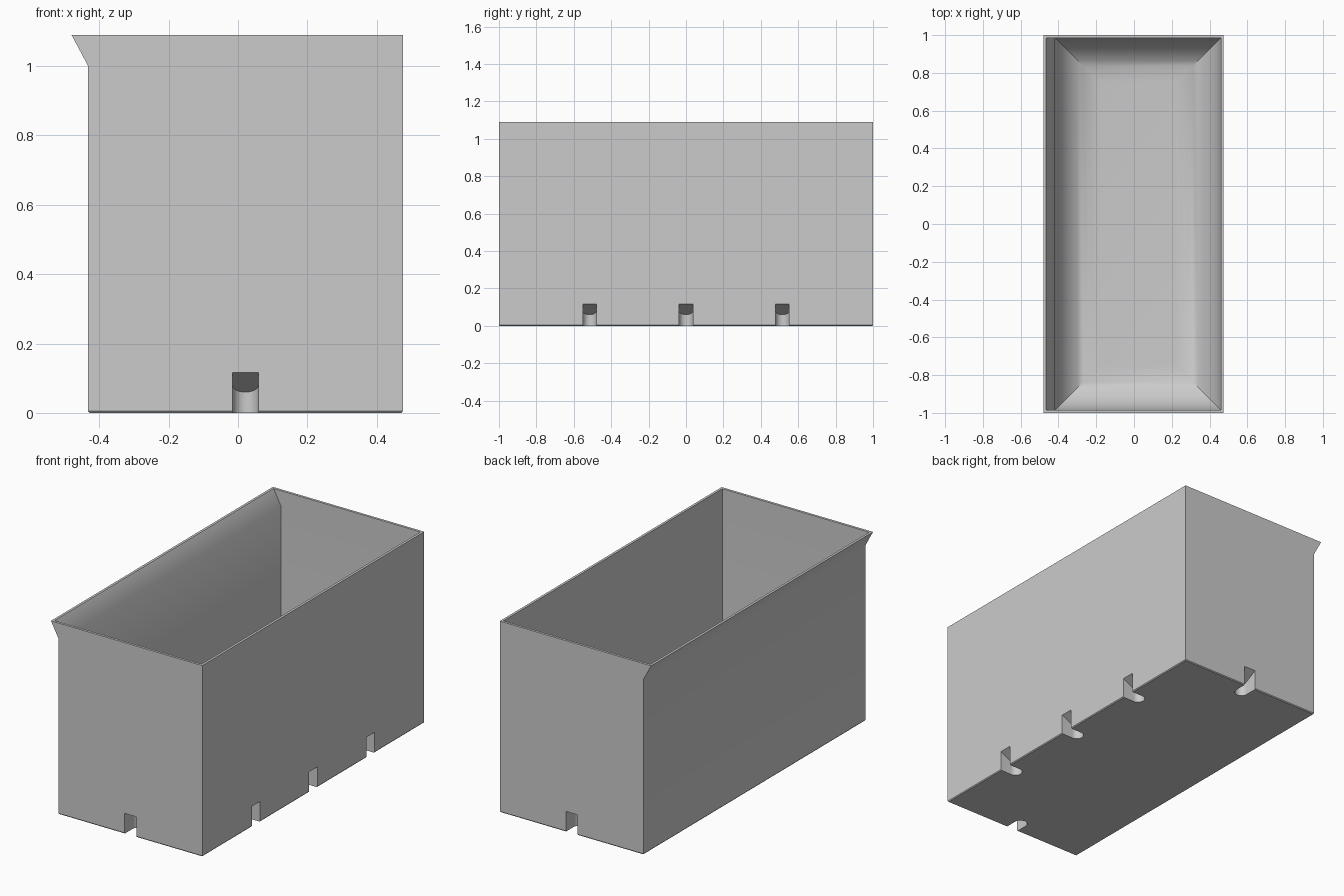
import bpy, bmesh, math
from mathutils import Matrix

cube = bpy.data.objects.get("Cube")
if cube:
    bpy.data.objects.remove(cube, do_unlink=True)

grey = bpy.data.materials.new("light grey")
grey.use_nodes = True
COLOUR = (0.6, 0.6, 0.6, 1)
grey.diffuse_color = COLOUR
grey.node_tree.nodes["Principled BSDF"].inputs["Base Color"].default_value = COLOUR

RIGHT, LEFT, END, TOP = 0.475, -0.432, 1.0, 1.09
LIP_Z, LIP_OUT = 1.0, 0.048
WALL, FLOOR, FILLET, STEPS = 0.014, 0.02, 0.24, 12


def make_object(name, bm):
    bmesh.ops.recalc_face_normals(bm, faces=bm.faces)
    mesh = bpy.data.meshes.new(name)
    bm.to_mesh(mesh)
    bm.free()
    mesh.materials.append(grey)
    obj = bpy.data.objects.new(name, mesh)
    bpy.context.collection.objects.link(obj)
    return obj


def loft(bm, rings):
    """Skin a list of equal-length vertex rings and cap both ends."""
    for low, high in zip(rings, rings[1:]):
        for i in range(len(low)):
            j = (i + 1) % len(low)
            bm.faces.new((low[i], low[j], high[j], high[i]))
    bm.faces.new(rings[0])
    bm.faces.new(rings[-1])


# Bin: rectangular rings up the outside, over the rim and down to the floor
levels = [(0, 0.004, 0), (0.005, 0, 0), (LIP_Z, 0, 0), (TOP, 0, LIP_OUT),
          (TOP, WALL, LIP_OUT), (LIP_Z, WALL, 0)]
for k in range(STEPS + 1):
    a = math.pi / 2 * k / STEPS
    levels.append((FLOOR + FILLET * (1 - math.sin(a)),
                   WALL + FILLET * (1 - math.cos(a)), 0))

bm = bmesh.new()
rings = []
for z, inset, lip in levels:
    x0, x1, y = LEFT - lip + inset, RIGHT - inset, END - inset
    rings.append([bm.verts.new((px, py, z)) for px, py in
                  ((x0, -y), (x1, -y), (x1, y), (x0, y))])
loft(bm, rings)
planter = make_object("bin_body", bm)

# Notch cutter: round-ended slot running along -x with a sloping ceiling
RADIUS, DEPTH, HEIGHT, SLOPE, OUT = 0.037, 0.108, 0.116, 0.52, 0.05


def add_notch(bm, x, y, turn):
    place = Matrix.Translation((x, y, 0)) @ Matrix.Rotation(turn, 4, 'Z')
    plan = [(OUT, -RADIUS), (OUT, RADIUS)]
    for k in range(17):
        a = math.pi / 2 + math.pi * k / 16
        plan.append((RADIUS - DEPTH + RADIUS * math.cos(a), RADIUS * math.sin(a)))
    low = [bm.verts.new(place @ Matrix.Translation((u, v, -OUT)).translation) for u, v in plan]
    high = [bm.verts.new(place @ Matrix.Translation((u, v, HEIGHT + SLOPE * u)).translation)
            for u, v in plan]
    loft(bm, [low, high])


bm = bmesh.new()
for y in (-0.515, 0, 0.515):
    add_notch(bm, RIGHT, y, 0)
for side in (-1, 1):
    add_notch(bm, (LEFT + RIGHT) / 2, side * END, side * math.pi / 2)
cutter = make_object("notch_cutter", bm)

# Cut the notches, then drop the cutter
cut = planter.modifiers.new("notches", 'BOOLEAN')
cut.operation = 'DIFFERENCE'
cut.solver = 'EXACT'
cut.object = cutter
bpy.ops.object.select_all(action='DESELECT')
bpy.context.view_layer.objects.active = planter
planter.select_set(True)
bpy.ops.object.modifier_apply(modifier=cut.name)
bpy.data.objects.remove(cutter, do_unlink=True)
bpy.ops.object.shade_smooth_by_angle(angle=math.radians(30))
